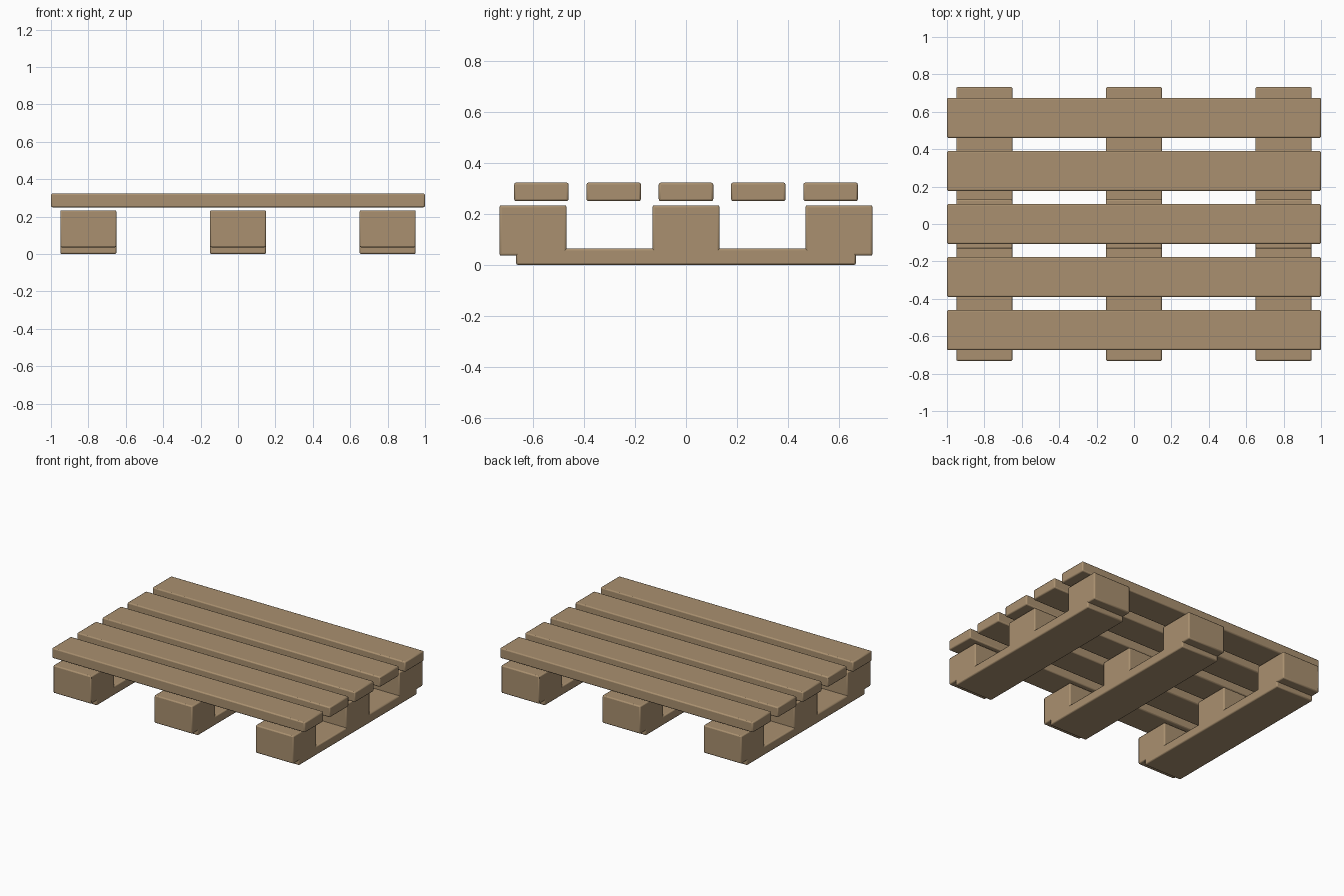
import bpy

if "Cube" in bpy.data.objects:
    bpy.data.objects.remove(bpy.data.objects["Cube"])

wood = bpy.data.materials.new("wood")
wood.diffuse_color = (0.40, 0.28, 0.16, 1)
wood.use_nodes = True
wood.node_tree.nodes["Principled BSDF"].inputs["Base Color"].default_value = wood.diffuse_color


def plank(name, center, size, bevel=0.008):
    """Box with softly worn edges."""
    bpy.ops.mesh.primitive_cube_add(size=1, location=center)
    ob = bpy.context.object
    ob.name = name
    ob.scale = size
    bpy.ops.object.transform_apply(location=False, rotation=False, scale=True)
    mod = ob.modifiers.new("worn_edges", "BEVEL")
    mod.width = bevel
    mod.segments = 2
    ob.data.materials.append(wood)
    bpy.ops.object.shade_smooth_by_angle()
    return ob


# Five deck boards, floating slightly above the blocks
for i in range(-2, 3):
    plank(f"deck_board_{i + 3}", (0, i * 0.2835, 0.2865), (2.0, 0.214, 0.073))

# Three runners, each a bottom board carrying three blocks
for i in range(-1, 2):
    x = i * 0.8
    plank(f"bottom_board_{i + 2}", (x, 0, 0.0325), (0.3, 1.333, 0.065))
    for j in range(-1, 2):
        plank(f"block_{i + 2}_{j + 2}", (x, j * 0.6, 0.135), (0.3, 0.264, 0.198))
